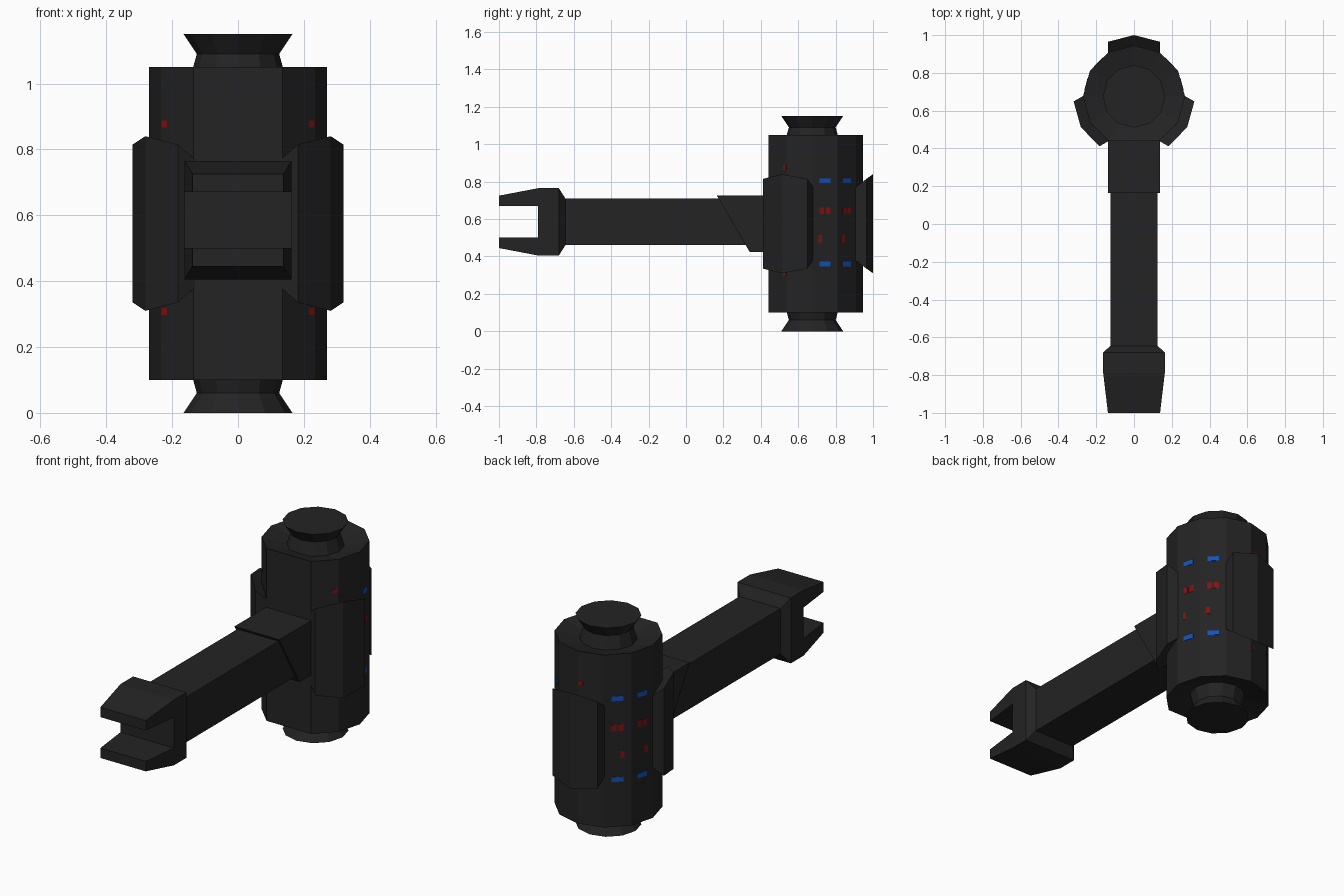
import bpy, bmesh, math
from mathutils import Vector

if "Cube" in bpy.data.objects:
    bpy.data.objects.remove(bpy.data.objects["Cube"])

CY, CZ, R = 0.675, 0.575, 0.27     # drum axis, mid height, radius


def material(name, rgb):
    m = bpy.data.materials.new(name)
    m.diffuse_color = (*rgb, 1)
    m.use_nodes = True
    m.node_tree.nodes["Principled BSDF"].inputs["Base Color"].default_value = m.diffuse_color
    return m


DARK = material("charcoal", (0.017, 0.017, 0.017))
BLUE = material("blue", (0.006, 0.085, 0.5))
RED = material("dark red", (0.24, 0.005, 0.005))


def build(name, verts, faces, mat):
    bm = bmesh.new()
    vs = [bm.verts.new(v) for v in verts]
    for f in faces:
        bm.faces.new([vs[i] for i in f])
    bmesh.ops.recalc_face_normals(bm, faces=bm.faces)
    me = bpy.data.meshes.new(name)
    bm.to_mesh(me)
    bm.free()
    me.materials.append(mat)
    ob = bpy.data.objects.new(name, me)
    bpy.context.collection.objects.link(ob)
    return ob


def loft(name, rings, mat, caps=True, end_faces=None):
    n = len(rings[0])
    verts = [v for r in rings for v in r]
    faces = [(k * n + i, k * n + (i + 1) % n, (k + 1) * n + (i + 1) % n, (k + 1) * n + i)
             for k in range(len(rings) - 1) for i in range(n)]
    last = (len(rings) - 1) * n
    if caps:
        faces.append(tuple(range(n)))
        for f in end_faces or [range(n)]:
            faces.append(tuple(last + i for i in f))
    return build(name, verts, faces, mat)


def ring(r, z, angles):
    return [(r * math.cos(math.radians(a)), CY + r * math.sin(math.radians(a)), z) for a in angles]


def rect(y, hx, z0, z1):
    return [(-hx, y, z0), (hx, y, z0), (hx, y, z1), (-hx, y, z1)]


# Drum: twelve-sided with a wide flat front, dished ends
drum_angles = [a for a in range(0, 360, 30) if a != 270]
loft("drum", [ring(r, z, drum_angles) for r, z in
              [(0.13, 0.135), (R, 0.10), (R, 1.05), (0.13, 1.015)]], DARK)

# Flared end caps
all_angles = range(0, 360, 30)
for name, z, s in (("top_cap", 1.15, -1), ("bottom_cap", 0.0, 1)):
    loft(name, [ring(r, z + s * d, all_angles) for r, d in
                [(0.15, 0.15), (0.125, 0.06), (0.165, 0.0)]], DARK)


# Three ridged side pads
def pad(name, angle):
    d = Vector((math.cos(math.radians(angle)), math.sin(math.radians(angle)), 0))
    t = Vector((-d.y, d.x, 0))
    rings = []
    for rc, rm, hc, hm in ((0.23, 0.26, 0.195, 0.215), (0.29, 0.325, 0.24, 0.265)):
        pts = [(rc, -0.137, -hc), (rm, 0, -hm), (rc, 0.137, -hc),
               (rc, 0.137, hc), (rm, 0, hm), (rc, -0.137, hc)]
        rings.append([Vector((0, CY, CZ + z)) + d * r + t * u for r, u, z in pts])
    loft(name, rings, DARK, end_faces=[(0, 1, 4, 5), (1, 2, 3, 4)])


for name, a in (("back_pad", 90), ("right_pad", -30), ("left_pad", 210)):
    pad(name, a)

# Arm socket with slanted front
profile = [(0.165, 0.725), (0.46, 0.725), (0.46, 0.425), (0.34, 0.425)]
loft("arm_socket", [[(x, y, z) for y, z in profile] for x in (-0.137, 0.137)], DARK)

# Arm beam
loft("arm_beam", [rect(0.4, 0.125, 0.46, 0.71), rect(-0.65, 0.125, 0.46, 0.71)], DARK)

# Claw: collar and two prongs
loft("claw_collar", [rect(-0.645, 0.125, 0.46, 0.71), rect(-0.68, 0.163, 0.405, 0.765),
                     rect(-0.79, 0.163, 0.405, 0.765)], DARK)
loft("upper_prong", [rect(-0.79, 0.163, 0.67, 0.765), rect(-1.0, 0.138, 0.67, 0.725)], DARK)
loft("lower_prong", [rect(-0.79, 0.163, 0.405, 0.50), rect(-1.0, 0.138, 0.445, 0.50)], DARK)


# Thin painted plates on the drum facets
def plate(name, angle, u, z, w, h, mat):
    d = Vector((math.cos(math.radians(angle)), math.sin(math.radians(angle)), 0))
    t = Vector((-d.y, d.x, 0))
    ap = R * math.cos(math.radians(15))
    rings = [[Vector((0, CY, z)) + d * (ap + o) + t * (u + a * w / 2) + Vector((0, 0, b * h / 2))
              for a, b in ((-1, -1), (1, -1), (1, 1), (-1, 1))] for o in (-0.002, 0.002)]
    loft(name, rings, mat)


for side in (1, -1):
    for a in (15, 45):
        ang = a if side == 1 else 180 - a
        for z in (0.805, 0.36):
            plate("blue_marker", ang, 0, z, 0.06, 0.026, BLUE)
        for u in (-0.018, 0.018):
            plate("red_marker", ang, u * side, 0.645, 0.025, 0.036, RED)
        plate("small_red_marker", ang, -0.026 * side, 0.495, 0.02, 0.04, RED)
    # markers above and below the front pads
    ang = -45 if side == 1 else 225
    for z in (0.877, 0.308):
        plate("pad_marker", ang, 0.054 * side, z, 0.022, 0.022, RED)
# markers above and below the back pad
for z in (0.877, 0.308):
    plate("pad_marker", 105, -0.052, z, 0.022, 0.022, RED)
